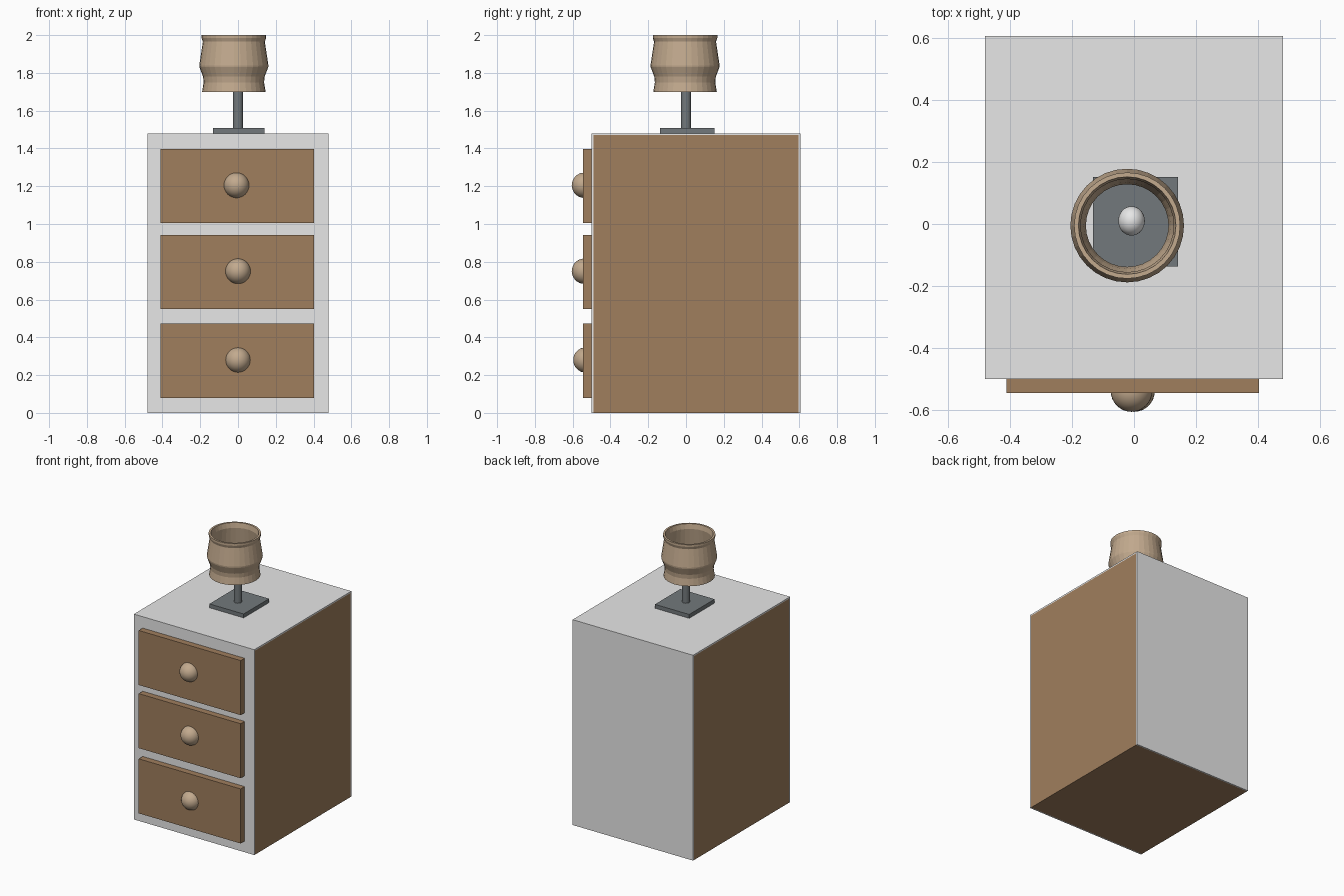
import bpy, bmesh, math

if "Cube" in bpy.data.objects:
    bpy.data.objects.remove(bpy.data.objects["Cube"], do_unlink=True)


def material(name, rgb):
    m = bpy.data.materials.new(name)
    m.use_nodes = True
    m.diffuse_color = (*rgb, 1)
    m.node_tree.nodes["Principled BSDF"].inputs["Base Color"].default_value = (*rgb, 1)
    return m


wood = material("brown wood", (0.35, 0.21, 0.11))
panel = material("light grey panel", (0.8, 0.8, 0.8))
tan = material("tan", (0.54, 0.40, 0.27))
metal = material("dark grey metal", (0.17, 0.19, 0.20))
glass = material("white glass", (0.85, 0.85, 0.85))


def add(name, bm, mat):
    bmesh.ops.recalc_face_normals(bm, faces=bm.faces)
    mesh = bpy.data.meshes.new(name)
    bm.to_mesh(mesh)
    bm.free()
    mesh.materials.append(mat)
    ob = bpy.data.objects.new(name, mesh)
    bpy.context.collection.objects.link(ob)
    return ob


def box(name, x, y, z, mat):
    """Box from (min, max) pairs."""
    bm = bmesh.new()
    bmesh.ops.create_cube(bm, size=1)
    for v in bm.verts:
        v.co = [lo + (hi - lo) * (c + 0.5) for c, (lo, hi) in zip(v.co, (x, y, z))]
    return add(name, bm, mat)


def ball(name, centre, radius, mat):
    bm = bmesh.new()
    bmesh.ops.create_uvsphere(bm, u_segments=32, v_segments=16, radius=radius)
    ob = add(name, bm, mat)
    ob.location = centre
    return ob


def lathe(name, profile, centre, mat, sides=32):
    """Closed (radius, z) profile spun around z."""
    bm = bmesh.new()
    rings = []
    for i in range(sides):
        a = 2 * math.pi * i / sides
        rings.append([bm.verts.new((r * math.cos(a), r * math.sin(a), z)) for r, z in profile])
    n = len(profile)
    for i in range(sides):
        a, b = rings[i], rings[(i + 1) % sides]
        for j in range(n):
            k = (j + 1) % n
            bm.faces.new((a[j], b[j], b[k], a[k]))
    ob = add(name, bm, mat)
    ob.location = (*centre, 0)
    return ob


# Cabinet: wooden carcass with grey front, back and top skins
wide = (-0.48, 0.48)
box("carcass", wide, (-0.49, 0.595), (0, 1.47), wood)
box("front_panel", wide, (-0.5, -0.49), (0, 1.47), panel)
box("back_panel", wide, (0.595, 0.605), (0, 1.47), panel)
box("top_panel", wide, (-0.5, 0.605), (1.47, 1.48), panel)

# Drawers with round knobs
for i, (low, knob_x, knob_y) in enumerate([(0.08, 0, -0.53), (0.55, 0, -0.538), (1.005, -0.008, -0.538)]):
    box(f"drawer_{i + 1}", (-0.41, 0.403), (-0.545, -0.495), (low, low + 0.393), wood)
    ball(f"knob_{i + 1}", (knob_x, knob_y, low + 0.2), 0.067, tan)

# Lamp: foot, stem and bulb
box("lamp_foot", (-0.132, 0.141), (-0.137, 0.152), (1.48, 1.508), metal)
bm = bmesh.new()
bmesh.ops.create_cone(bm, cap_ends=True, segments=32, radius1=0.027, radius2=0.027, depth=0.24)
add("lamp_stem", bm, metal).location = (0, 0, 1.62)
bulb = ball("bulb", (-0.008, 0.01, 1.775), 0.045, glass)
bulb.scale = (0.95, 1.05, 1.05)

# Lamp shade: waisted open tube
outer = [(0.168, 1.70), (0.160, 1.75), (0.163, 1.78), (0.182, 1.83),
         (0.183, 1.84), (0.164, 1.965), (0.171, 1.985), (0.171, 2.0)]
inner = [(0.157, 2.0), (0.150, 1.965), (0.165, 1.84), (0.148, 1.78),
         (0.140, 1.75), (0.133, 1.70)]
lathe("lamp_shade", outer + inner, (-0.022, -0.005), tan)

# Smooth shading for the balls
for ob in bpy.data.objects:
    if ob.name.startswith(("knob", "bulb", "lamp_stem")):
        for p in ob.data.polygons:
            p.use_smooth = len(p.vertices) <= 4
